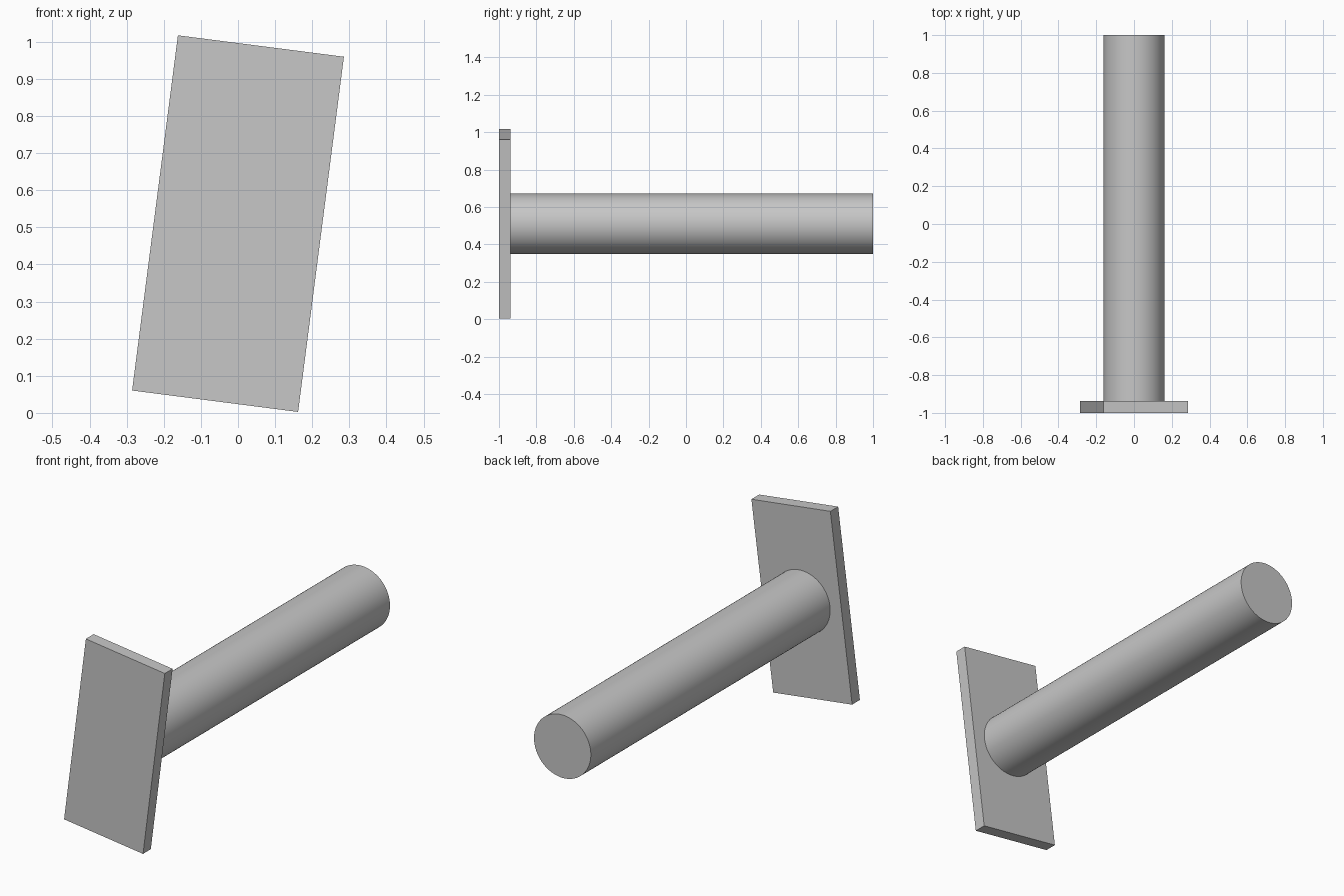
import bpy
import math

cube = bpy.data.objects.get("Cube")
if cube:
    bpy.data.objects.remove(cube, do_unlink=True)

# Single grey finish
grey = bpy.data.materials.new("plain_grey")
grey.use_nodes = True
colour = (0.57, 0.57, 0.57, 1)
grey.diffuse_color = colour
grey.node_tree.nodes["Principled BSDF"].inputs["Base Color"].default_value = colour

CENTRE_Z = 0.51
PLATE_THICKNESS = 0.063
TILT = math.radians(7.35)


def finish(name):
    obj = bpy.context.object
    obj.name = name
    obj.data.materials.append(grey)
    return obj


# Flat rectangular plate at the front, tilted about the rod axis
bpy.ops.mesh.primitive_cube_add(
    size=1, location=(0, -1 + PLATE_THICKNESS / 2, CENTRE_Z), rotation=(0, TILT, 0))
plate = finish("front_plate")
plate.scale = (0.451, PLATE_THICKNESS, 0.965)
bpy.ops.object.transform_apply(location=False, rotation=False, scale=True)

# Round rod running from the plate to the back
rod_length = 2 - PLATE_THICKNESS
bpy.ops.mesh.primitive_cylinder_add(
    vertices=96, radius=0.161, depth=rod_length,
    location=(0, 1 - rod_length / 2, CENTRE_Z), rotation=(math.pi / 2, 0, 0))
finish("rod")
bpy.ops.object.shade_smooth_by_angle(angle=math.radians(30))
